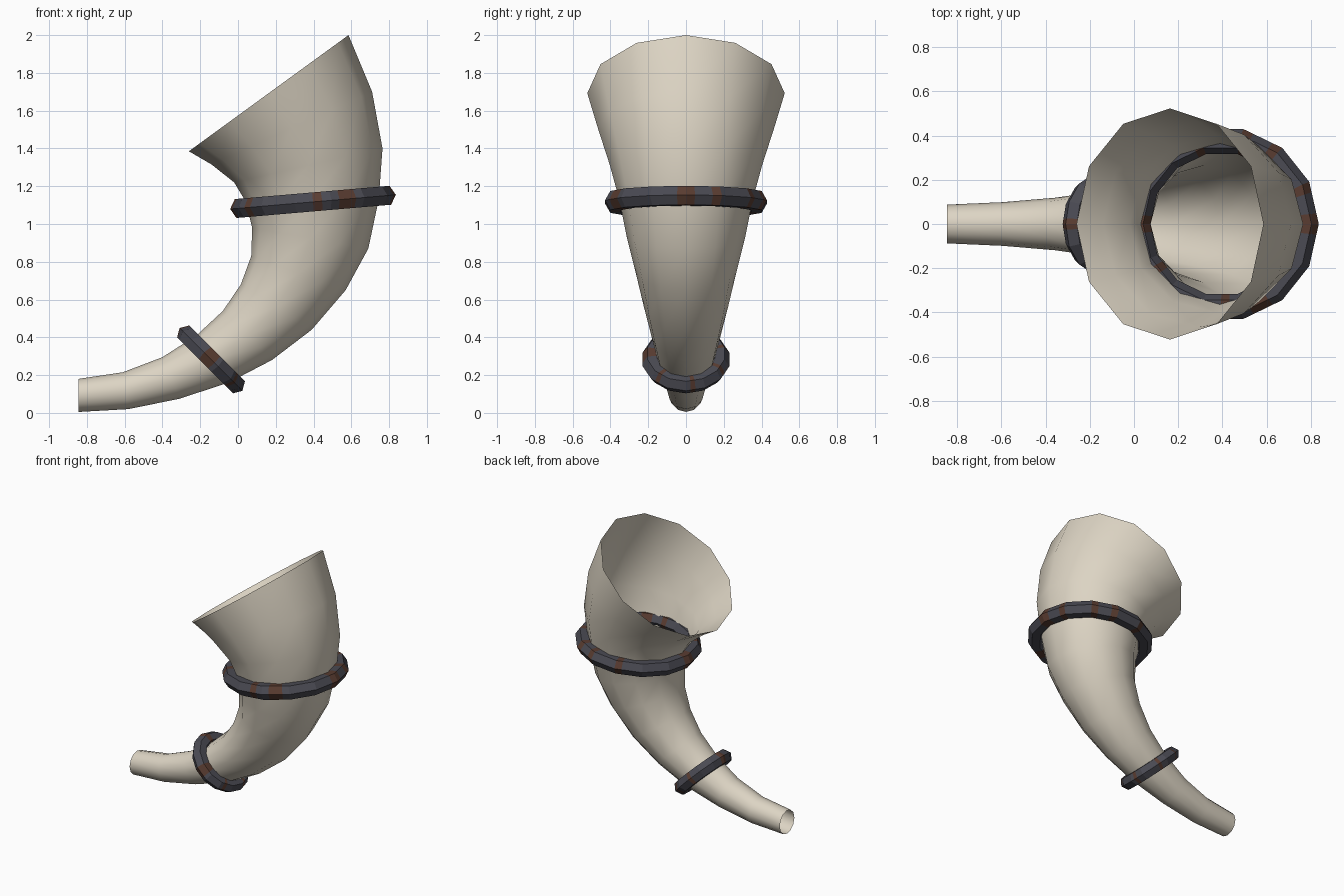
import bpy, bmesh, math
from mathutils import Vector

cube = bpy.data.objects.get("Cube")
if cube:
    bpy.data.objects.remove(cube, do_unlink=True)


def material(name, rgb):
    m = bpy.data.materials.new(name)
    m.use_nodes = True
    m.diffuse_color = (*rgb, 1)
    m.node_tree.nodes["Principled BSDF"].inputs["Base Color"].default_value = (*rgb, 1)
    return m


bone = material("bone", (0.72, 0.66, 0.55))
steel = material("dark steel", (0.068, 0.068, 0.085))
rust = material("rust", (0.10, 0.045, 0.03))


def finish(name, bm, mats):
    bmesh.ops.recalc_face_normals(bm, faces=bm.faces)
    mesh = bpy.data.meshes.new(name)
    bm.to_mesh(mesh)
    bm.free()
    for m in mats:
        mesh.materials.append(m)
    obj = bpy.data.objects.new(name, mesh)
    bpy.context.collection.objects.link(obj)
    return obj


def bridge(bm, a, b):
    n = len(a)
    return [bm.faces.new((a[i], a[(i + 1) % n], b[(i + 1) % n], b[i])) for i in range(n)]


# Horn: round sections, each spanning an inner-curve and an outer-curve point (x, z)
SECTIONS = [
    ((-0.845, 0.18), (-0.845, 0.005)), ((-0.61, 0.215), (-0.58, 0.02)),
    ((-0.40, 0.295), (-0.31, 0.075)), ((-0.22, 0.41), (-0.05, 0.16)),
    ((-0.08, 0.54), (0.18, 0.28)), ((0.015, 0.68), (0.39, 0.44)),
    ((0.07, 0.83), (0.57, 0.65)), ((0.075, 0.98), (0.69, 0.87)),
    ((0.04, 1.12), (0.745, 1.13)), ((-0.02, 1.22), (0.765, 1.40)),
    ((-0.14, 1.315), (0.71, 1.70)), ((-0.26, 1.385), (0.585, 2.0)),
]
SIDES = 12
bm = bmesh.new()
rings = []
for (xi, zi), (xo, zo) in SECTIONS:
    inner, outer = Vector((xi, 0, zi)), Vector((xo, 0, zo))
    mid, half = (inner + outer) / 2, (outer - inner) / 2
    side = Vector((0, half.length, 0))
    rings.append([bm.verts.new(mid + half * math.cos(t) + side * math.sin(t))
                  for t in (math.tau * i / SIDES for i in range(SIDES))])
for a, b in zip(rings, rings[1:]):
    bridge(bm, a, b)
horn = finish("horn", bm, [bone])
for p in horn.data.polygons:
    p.use_smooth = True


# Bands: hexagonal section swept round a 14-sided loop, with rusted slices
def band(name, centre, tilt, major, minor, rusted):
    segments, cuts = 14, 4
    u = Vector((math.cos(tilt), 0, math.sin(tilt)))
    v = Vector((0, 1, 0))
    axis = u.cross(v)
    bm = bmesh.new()

    def section(seg):
        t = math.tau * seg / segments
        out = u * math.cos(t) + v * math.sin(t)
        return [Vector(centre) + out * (major + minor * math.cos(a)) + axis * minor * math.sin(a)
                for a in (math.tau * j / 6 for j in range(6))]

    loops = []
    for s in range(segments):
        start, end = section(s), section(s + 1)
        for c in range(cuts):
            loops.append([bm.verts.new(p.lerp(q, c / cuts)) for p, q in zip(start, end)])
    total = len(loops)
    marked = {k % total for k in rusted}
    for k in range(total):
        for f in bridge(bm, loops[k], loops[(k + 1) % total]):
            f.material_index = int(k in marked)
    return finish(name, bm, [steel, rust])


band("upper_band", (0.397, 0, 1.117), math.radians(4.9), 0.382, 0.058,
     (-1, 0, 3, -11, -10, -14, 8, 11, 16, 27, 28, 33))
band("lower_band", (-0.143, 0, 0.283), math.radians(-45), 0.183, 0.052,
     (-14, -15, -16, 27, 28, -7, 1, 9, 16))
